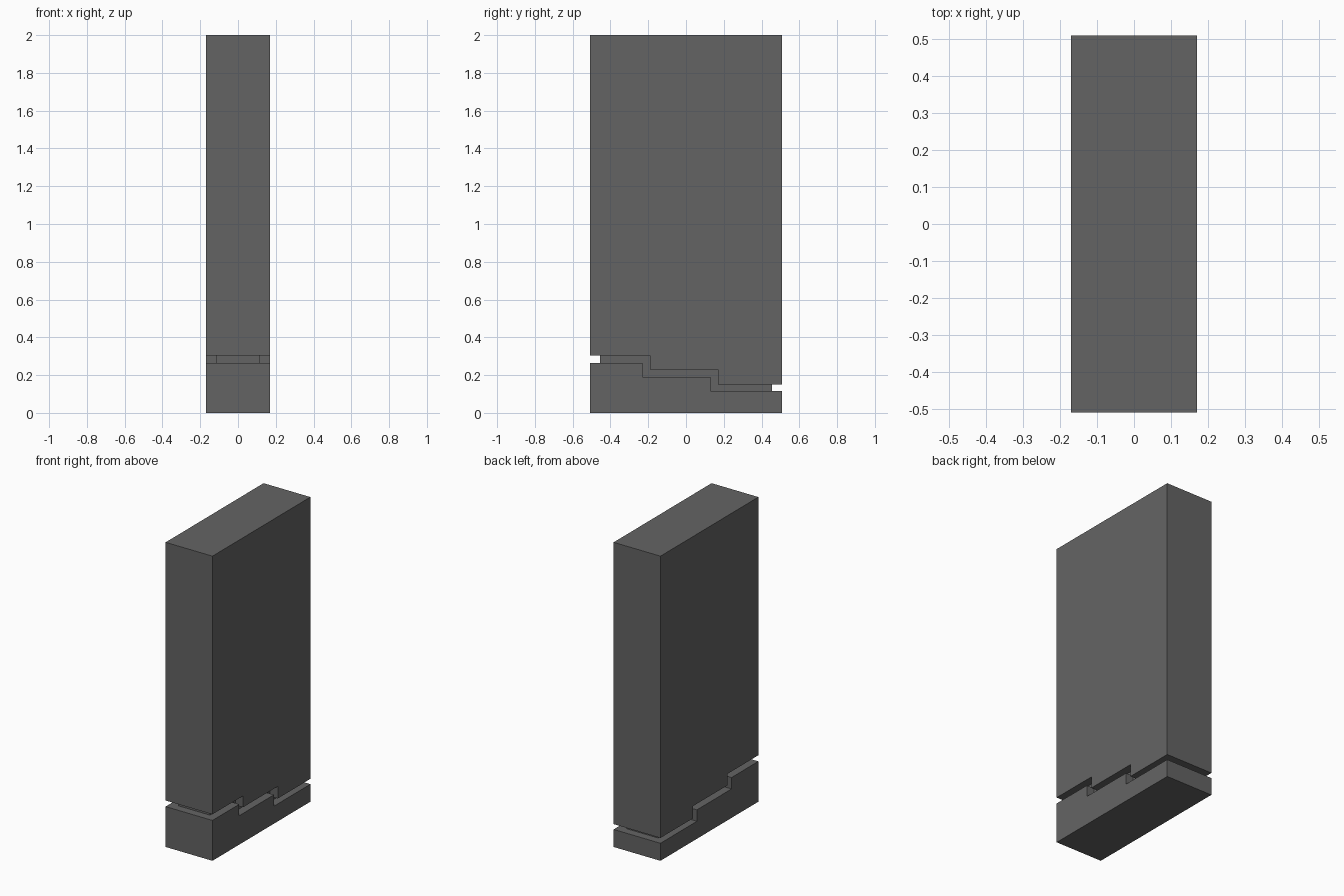
import bpy, bmesh

if "Cube" in bpy.data.objects:
    bpy.data.objects.remove(bpy.data.objects["Cube"])

HALF_W, HALF_L, HEIGHT = 0.17, 0.508, 2.0
CORE_W, CORE_L = 0.115, 0.455

# Dark grey finish shared by all parts
dark = bpy.data.materials.new("dark_grey")
dark.diffuse_color = (0.127, 0.127, 0.127, 1)
dark.use_nodes = True
dark.node_tree.nodes["Principled BSDF"].inputs["Base Color"].default_value = dark.diffuse_color


def stairs(half_len, levels, steps, grow=0.0):
    """Descending stair line in (y, z); grow shifts it diagonally."""
    ys = [-half_len] + [s + grow for s in steps] + [half_len]
    pts = []
    for i, z in enumerate(levels):
        pts += [(ys[i], z + grow), (ys[i + 1], z + grow)]
    return pts


def prism(name, profile, half_width):
    """Extrude a closed (y, z) profile along x, centred on x = 0."""
    bm = bmesh.new()
    face = bm.faces.new([bm.verts.new((-half_width, y, z)) for y, z in profile])
    ext = bmesh.ops.extrude_face_region(bm, geom=[face])
    moved = [v for v in ext["geom"] if isinstance(v, bmesh.types.BMVert)]
    bmesh.ops.translate(bm, verts=moved, vec=(2 * half_width, 0, 0))
    bmesh.ops.recalc_face_normals(bm, faces=bm.faces)
    mesh = bpy.data.meshes.new(name)
    bm.to_mesh(mesh)
    bm.free()
    mesh.materials.append(dark)
    obj = bpy.data.objects.new(name, mesh)
    bpy.context.collection.objects.link(obj)
    return obj


LOWER = ([0.265, 0.19, 0.115], [-0.23, 0.13])
UPPER = ([0.305, 0.23, 0.15], [-0.19, 0.17])

# Stepped base block
prism("stepped_base", stairs(HALF_L, *LOWER) + [(HALF_L, 0), (-HALF_L, 0)], HALF_W)

# Tall upper slab with matching stepped underside
prism("upper_slab", stairs(HALF_L, *UPPER) + [(HALF_L, HEIGHT), (-HALF_L, HEIGHT)], HALF_W)

# Recessed core joining both, sunk slightly into each
prism("recessed_core",
      stairs(CORE_L, *LOWER, grow=-0.005) + stairs(CORE_L, *UPPER, grow=0.005)[::-1],
      CORE_W)
